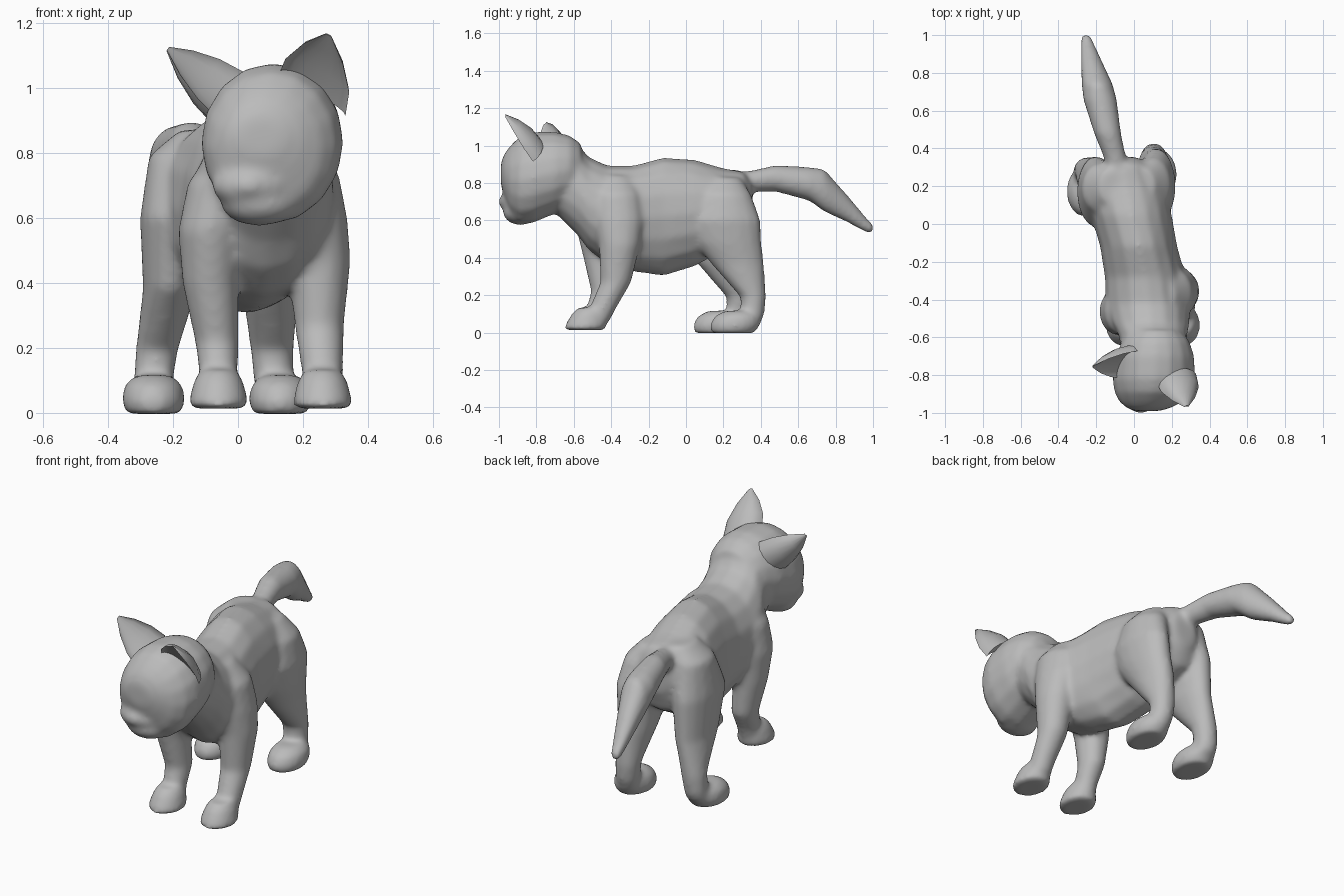
import bpy
import bmesh
from math import cos, sin, pi, radians
from mathutils import Vector

cube = bpy.data.objects.get("Cube")
if cube:
    bpy.data.objects.remove(cube, do_unlink=True)

fur = bpy.data.materials.new("grey fur")
fur.use_nodes = True
grey = (.5, .5, .5, 1)
fur.diffuse_color = grey
fur.node_tree.nodes["Principled BSDF"].inputs["Base Color"].default_value = grey

SIDES = 16


def skin(bm, rings):
    """Join rings of points into a closed tube."""
    loops = [[bm.verts.new(p) for p in ring] for ring in rings]
    n = len(loops[0])
    for low, high in zip(loops, loops[1:]):
        for i in range(n):
            j = (i + 1) % n
            bm.faces.new((low[i], low[j], high[j], high[i]))
    bm.faces.new(loops[0][::-1])
    bm.faces.new(loops[-1])


def loft(bm, stations, upright=False):
    """Elliptical tube; each station is x, y, z and two radii."""
    rings = []
    for x, y, z, a, b in stations:
        ring = []
        for i in range(SIDES):
            t = 2 * pi * i / SIDES
            u, v = a * cos(t), b * sin(t)
            ring.append((x + u, y + v, z) if upright else (x + u, y, z + v))
        rings.append(ring)
    skin(bm, rings)


def ball(bm, centre, radii):
    made = bmesh.ops.create_uvsphere(bm, u_segments=SIDES, v_segments=10, radius=1)
    bmesh.ops.scale(bm, vec=radii, verts=made["verts"])
    bmesh.ops.translate(bm, vec=centre, verts=made["verts"])


def paw(bm, centre, size, profile):
    """Flat-soled paw whose top leans back toward the ankle."""
    x, y, floor = centre
    width, length, height = size
    loft(bm, [(x, y + .03 * h, floor + h * height, width * k, length * k)
              for h, k in profile], upright=True)


def finish(bm, name):
    bmesh.ops.recalc_face_normals(bm, faces=bm.faces)
    for face in bm.faces:
        face.smooth = True
    mesh = bpy.data.meshes.new(name)
    bm.to_mesh(mesh)
    bm.free()
    mesh.materials.append(fur)
    obj = bpy.data.objects.new(name, mesh)
    bpy.context.collection.objects.link(obj)
    return obj


body = bmesh.new()

# Torso and neck, rump first
loft(body, [
    (-.06, .355, .71, .07, .09),
    (-.05, .31, .68, .15, .18),
    (-.045, .2, .66, .21, .22),
    (-.015, .05, .64, .215, .285),
    (.025, -.12, .62, .205, .318),
    (.06, -.28, .61, .215, .285),
    (.075, -.42, .63, .225, .265),
    (.085, -.52, .69, .21, .25),
    (.1, -.58, .765, .185, .245),
    (.1, -.7, .82, .16, .18),
])

# Head, nape to brow
loft(body, [
    (.115, -.56, .87, .13, .14),
    (.115, -.62, .87, .18, .185),
    (.11, -.7, .855, .21, .22),
    (.105, -.82, .83, .22, .245),
    (.1, -.89, .815, .205, .235),
    (.09, -.94, .815, .17, .185),
    (.08, -.97, .84, .125, .12),
    (.07, -.99, .85, .07, .06),
])

# Muzzle, chin and nose
ball(body, (.04, -.915, .7), (.125, .08, .07))
ball(body, (.065, -.885, .645), (.12, .095, .07))
ball(body, (.035, -.965, .7), (.055, .04, .04))

# Tail
loft(body, [
    (-.08, .23, .77, .07, .08),
    (-.1, .35, .81, .06, .058),
    (-.14, .48, .825, .073, .072),
    (-.18, .66, .795, .09, .091),
    (-.195, .74, .76, .083, .115),
    (-.225, .86, .665, .058, .075),
    (-.25, .97, .57, .034, .04),
    (-.255, 1.003, .555, .024, .026),
])

# Legs, shoulder or hip down to the ankle
legs = (
    [(.0, -.45, .82, .06, .08), (-.05, -.46, .71, .105, .13),
     (-.085, -.465, .56, .1, .125), (-.085, -.45, .4, .087, .1),
     (-.065, -.43, .22, .068, .078), (-.06, -.47, .12, .06, .067),
     (-.06, -.49, .06, .06, .067)],
    [(.15, -.38, .84, .07, .09), (.2, -.375, .74, .11, .14),
     (.235, -.36, .6, .102, .135), (.25, -.355, .47, .098, .112),
     (.25, -.375, .27, .077, .083), (.26, -.45, .12, .064, .072),
     (.26, -.48, .06, .062, .072)],
    [(-.12, .2, .87, .06, .09), (-.175, .19, .79, .1, .13),
     (-.2, .17, .6, .102, .19), (-.21, .205, .38, .083, .155),
     (-.25, .285, .19, .066, .069), (-.26, .28, .1, .062, .065),
     (-.26, .26, .05, .062, .065)],
    [(.05, .2, .83, .06, .09), (.095, .2, .74, .1, .15),
     (.12, .2, .6, .102, .2), (.11, .225, .48, .097, .18),
     (.1, .275, .37, .086, .143),
     (.105, .36, .19, .067, .069), (.11, .355, .1, .062, .065),
     (.12, .335, .05, .062, .065)],
)
for leg in legs:
    loft(body, leg, upright=True)

# Paws: flared in front, rounded behind
flared = ((0, 1.02), (.3, .98), (.75, .82), (1, .6))
rounded = ((0, .85), (.35, 1), (.75, .9), (1, .55))
for x in (-.06, .26):
    paw(body, (x, -.542, .013), (.092, .112, .12), flared)
for x, y in ((-.26, .16), (.13, .25)):
    paw(body, (x, y, -.003), (.1, .136, .12), rounded)

# Fuse all the body volumes into one soft skin
cat = finish(body, "body")
fuse = cat.modifiers.new("fuse", 'REMESH')
fuse.mode = 'VOXEL'
fuse.voxel_size = .012
fuse.use_smooth_shade = True
soften = cat.modifiers.new("soften", 'SMOOTH')
soften.factor = .5
soften.iterations = 20


def ear(name, base, tip, across, half_width, hollow, taper):
    """Pointed cup with a crescent section, hollow at the front."""
    base, tip = Vector(base), Vector(tip)
    side = Vector(across).normalized()
    back = (tip - base).cross(side).normalized()
    rings = []
    for f, k in taper:
        ring = []
        for i in range(SIDES):
            t = 2 * pi * i / SIDES
            depth = sin(t) if sin(t) > 0 else -.4 * sin(t)
            ring.append(base.lerp(tip, f) + k * (
                side * half_width * cos(t) + back * hollow * depth))
        rings.append(ring)
    bm = bmesh.new()
    skin(bm, rings)
    obj = finish(bm, name)
    obj.data.set_sharp_from_angle(angle=radians(50))


ear("right_ear", (-.02, -.745, .975), (-.215, -.755, 1.12), (.32, .6, .6), .11, .1,
    ((0, 1), (.35, .85), (.7, .52), (1, .08)))
ear("left_ear", (.225, -.83, .97), (.278, -.968, 1.16), (.85, .1, -.45), .12, .08,
    ((0, 1), (.35, .93), (.7, .58), (1, .1)))
